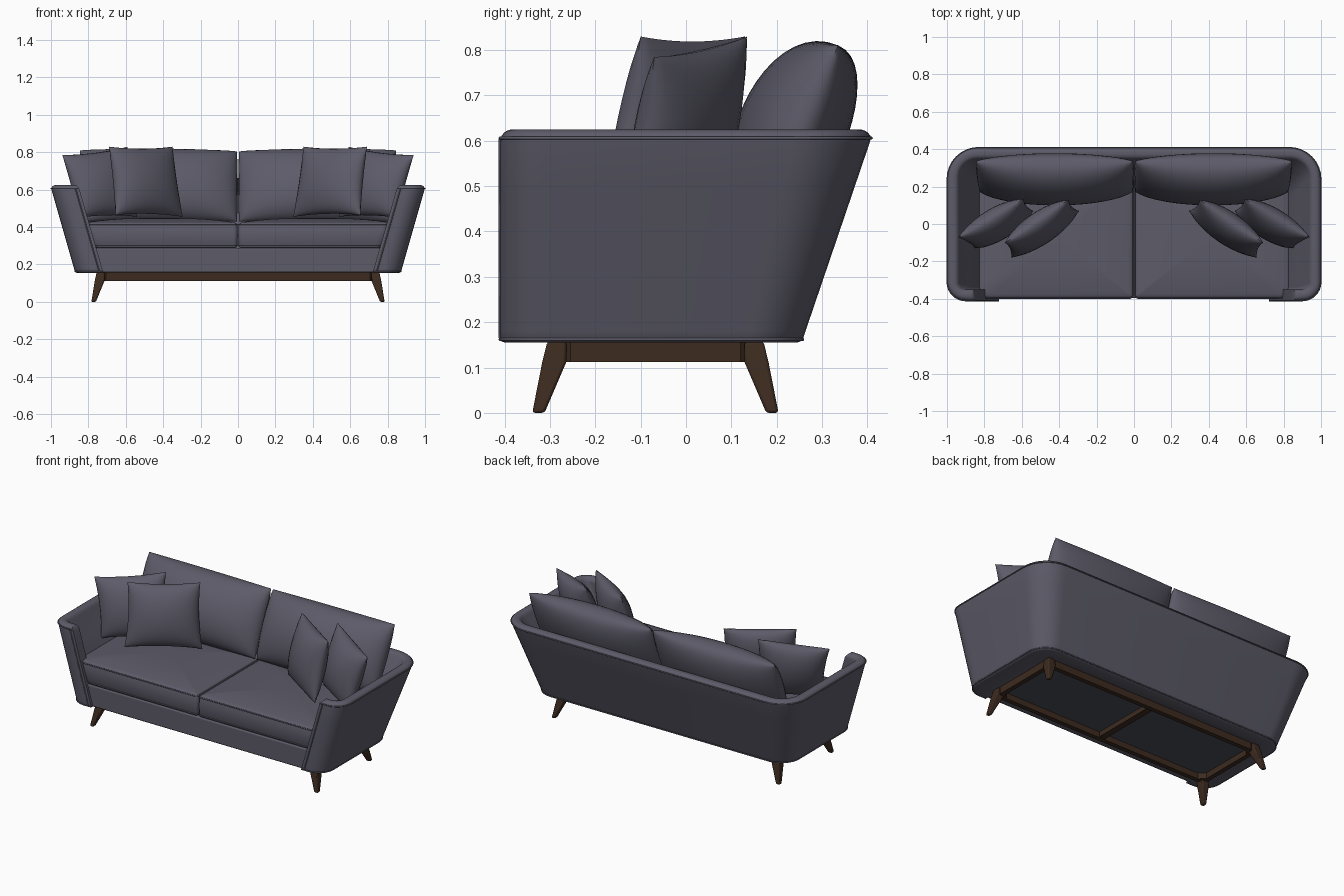
import bpy, bmesh, math
from mathutils import Vector

if "Cube" in bpy.data.objects:
    bpy.data.objects.remove(bpy.data.objects["Cube"])


def material(name, rgb):
    m = bpy.data.materials.new(name)
    m.diffuse_color = (*rgb, 1)
    m.use_nodes = True
    m.node_tree.nodes["Principled BSDF"].inputs["Base Color"].default_value = m.diffuse_color
    return m


FABRIC = material("slate fabric", (0.107, 0.104, 0.139))
WOOD = material("dark walnut", (0.046, 0.024, 0.014))
LINING = material("underside lining", (0.072, 0.076, 0.098))


def make(name, verts, faces, mat, bevel=0.0, angle=35):
    bm = bmesh.new()
    vs = [bm.verts.new(v) for v in verts]
    for f in faces:
        bm.faces.new([vs[i] for i in f])
    bmesh.ops.remove_doubles(bm, verts=bm.verts, dist=1e-5)
    bmesh.ops.recalc_face_normals(bm, faces=bm.faces)
    me = bpy.data.meshes.new(name)
    bm.to_mesh(me)
    bm.free()
    ob = bpy.data.objects.new(name, me)
    bpy.context.collection.objects.link(ob)
    me.materials.append(mat)
    bpy.ops.object.select_all(action='DESELECT')
    ob.select_set(True)
    bpy.context.view_layer.objects.active = ob
    if bevel:
        b = ob.modifiers.new("bevel", 'BEVEL')
        b.width, b.segments = bevel, 2
    bpy.ops.object.shade_smooth_by_angle(angle=math.radians(angle))
    return ob


def loft(rings, caps=True):
    n = len(rings[0])
    verts = [p for r in rings for p in r]
    faces = [(k * n + i, k * n + (i + 1) % n, (k + 1) * n + (i + 1) % n, (k + 1) * n + i)
             for k in range(len(rings) - 1) for i in range(n)]
    if caps:
        faces += [tuple(range(n)), tuple(range((len(rings) - 1) * n, len(rings) * n))]
    return verts, faces


def box(name, x0, x1, y0, y1, z0, z1, mat, bevel=0.0):
    r = lambda z: [(x0, y0, z), (x1, y0, z), (x1, y1, z), (x0, y1, z)]
    return make(name, *loft([r(z0), r(z1)]), mat, bevel)


def piping(name, pts, closed=False, r=0.0035):
    cu = bpy.data.curves.new(name, 'CURVE')
    cu.dimensions = '3D'
    cu.bevel_depth, cu.bevel_resolution = r, 1
    sp = cu.splines.new('POLY')
    sp.points.add(len(pts) - 1)
    for p, q in zip(sp.points, pts):
        p.co = (*q, 1)
    sp.use_cyclic_u = closed
    cu.materials.append(FABRIC)
    ob = bpy.data.objects.new(name, cu)
    bpy.context.collection.objects.link(ob)
    bpy.ops.object.select_all(action='DESELECT')
    ob.select_set(True)
    bpy.context.view_layer.objects.active = ob
    bpy.ops.object.convert(target='MESH')


def arc(cx, cy, r, a0, a1, n=8):
    return [(cx + r * math.cos(math.radians(a0 + (a1 - a0) * i / n)),
             cy + r * math.sin(math.radians(a0 + (a1 - a0) * i / n))) for i in range(n + 1)]


# --- flared shell: arms and back in one U-shaped wall, hooked inward at the front ---
def shell_paths(z, e=0.0):
    t = min((z - 0.155) / 0.455, 1)
    X, yb, yf = 0.87 + 0.13 * t, 0.255 + 0.155 * t, -0.41
    rr, rf = 0.12 + 0.05 * t, 0.10
    th = min(0.065 + 0.3 * max(0, 0.6 - z), 0.13)      # wall is thicker lower down
    hook, end = 0.06, X - 0.15 + e
    outer = [(end, yf + e)] + arc(X - rf, yf + rf, rf - e, -90, 0) + arc(X - rr, yb - rr, rr - e, 0, 90)
    ri, rb = max(rf - th, 0.012), 0.10
    xi, yi, yh = X - th, yb - min(th, 0.1), yf + hook
    inner = ([(end, yh - e)] + arc(xi - ri, yh + ri, ri + e, -90, 0)
             + arc(xi - rb, yi - rb, rb + e, 0, 90))
    full = lambda h: [(x, y, z) for x, y in h] + [(-x, y, z) for x, y in reversed(h)]
    return full(outer), full(inner)


levels = [(0.155, 0.01), (0.158, 0.003), (0.165, 0.0), (0.18, 0), (0.3, 0), (0.383, 0), (0.5, 0)]
levels += [(0.598 + 0.027 * math.sin(a), 0.027 * (1 - math.cos(a)))
           for a in [math.pi / 2 * i / 6 for i in range(7)]]
rings = []
for z, e in levels:
    o, i = shell_paths(z, e)
    rings.append(o + i[::-1])
verts, faces = loft(rings, caps=False)
n = len(rings[0])
for base in (0, (len(rings) - 1) * n):
    faces += [(base + i, base + i + 1, base + n - 2 - i, base + n - 1 - i) for i in range(n // 2 - 1)]
make("arm_and_back_shell", verts, faces, FABRIC)

piping("top_rim_piping", shell_paths(0.606)[0])
piping("bottom_rim_piping", shell_paths(0.162)[0])
for s in (1, -1):
    pts = []
    for z in (0.165, 0.3, 0.45, 0.604):
        x, y, _ = shell_paths(z)[0][0]
        pts.append((s * (x + 0.02), y, z))
    piping("arm_front_piping", pts)


# --- seat base and front rail ---
def rail(z, w):
    return [(-w, -0.395, z), (w, -0.395, z), (w, 0.2, z), (-w, 0.2, z)]


make("seat_base", *loft([rail(0.157, 0.76), rail(0.288, 0.79)]), FABRIC, 0.008)


# --- seat cushions: slanted rounded slabs with a crown ---
def cushion_ring(z, e=0.0, s=1.0):
    x1 = 0.79 + 0.045 * (z - 0.29) / 0.13
    x0, y0, y1, r, r0 = 0.004, -0.397, 0.27, 0.06, 0.02
    p = (arc(x1 - r, y0 + r, r - e, -90, 0, 5) + arc(x1 - r, y1 - r, r - e, 0, 90, 5)
         + arc(x0 + r0, y1 - r0, r0 - e, 90, 180, 5) + arc(x0 + r0, y0 + r0, r0 - e, 180, 270, 5))
    cx, cy = (x0 + x1) / 2, (y0 + y1) / 2
    return [(cx + (x - cx) * s, cy + (y - cy) * s, z) for x, y in p]


def seat_rings():
    r = [cushion_ring(0.288, 0.012), cushion_ring(0.292, 0.004), cushion_ring(0.30),
         cushion_ring(0.355, -0.003), cushion_ring(0.41), cushion_ring(0.418, 0.004),
         cushion_ring(0.423, 0.012)]
    for s in (0.96, 0.9, 0.8, 0.65, 0.45, 0.2, 0.05):
        z = 0.423 + 0.025 * (1 - s ** 3)
        ring = cushion_ring(0.423, 0.012, s)
        r.append([(x, y, z) for x, y, _ in ring])
    return r


def flip(pts, s):
    return [(s * x, y, z) for x, y, z in pts]


for s, side in ((1, "right"), (-1, "left")):
    make(side + "_seat_cushion", *loft([flip(r, s) for r in seat_rings()]), FABRIC)
    for z in (0.302, 0.414):
        piping(side + "_seat_piping", flip(cushion_ring(z), s), True)


# --- soft cushions: two bulged skins between four corners ---
def pillow(name, bl, br, tl, tr, front, back, pinch, power=0.5, n=14):
    bl, br, tl, tr = map(Vector, (bl, br, tl, tr))
    normal = ((br - bl).cross(tl - bl)).normalized()
    if normal.y > 0:
        normal = -normal
    g = [math.sin(math.pi / 2 * (2 * k / n - 1)) for k in range(n + 1)]
    verts, faces = [], []
    for depth in (front, -back):
        o = len(verts)
        for v in g:
            for u in g:
                a = (u * (1 - pinch * (1 - v * v)) + 1) / 2
                b = (v * (1 - pinch * (1 - u * u)) + 1) / 2
                p = bl.lerp(br, a).lerp(tl.lerp(tr, a), b)
                h = max(0, (1 - u * u) * (1 - v * v)) ** power
                verts.append(p + normal * depth * h)
        faces += [(o + j * (n + 1) + i, o + j * (n + 1) + i + 1,
                   o + (j + 1) * (n + 1) + i + 1, o + (j + 1) * (n + 1) + i)
                  for j in range(n) for i in range(n)]
    return make(name, verts, faces, FABRIC, angle=50)


for s, side in ((1, "right"), (-1, "left")):
    m = lambda x, y, z: (s * x, y, z)
    pillow(side + "_back_cushion", m(0.006, 0.175, 0.43), m(0.825, 0.175, 0.43),
           m(0.006, 0.335, 0.805), m(0.845, 0.335, 0.81), 0.142, 0.098, -0.012, 0.45, 20)
    pillow(side + "_inner_throw_pillow", m(0.295, 0.07, 0.455), m(0.655, -0.18, 0.465),
           m(0.35, 0.13, 0.83), m(0.69, -0.10, 0.83), 0.08, 0.08, 0.06)
    pillow(side + "_outer_throw_pillow", m(0.54, 0.07, 0.455), m(0.85, -0.13, 0.45),
           m(0.59, 0.135, 0.83), m(0.94, -0.07, 0.785), 0.08, 0.08, 0.06)


# --- wooden base frame with chamfered corners ---
def octagon(e, z):
    x, y0, y1, c = 0.75 - e, -0.30 + e, 0.165 - e, 0.045 - e * 0.4
    return [(-x + c, y0, z), (x - c, y0, z), (x, y0 + c, z), (x, y1 - c, z),
            (x - c, y1, z), (-x + c, y1, z), (-x, y1 - c, z), (-x, y0 + c, z)]


fr = [octagon(0, 0.156), octagon(0, 0.112), octagon(0.028, 0.112), octagon(0.028, 0.156)]
make("base_frame", *loft(fr + [fr[0]], caps=False), WOOD, angle=20)
box("center_crossbar", -0.02, 0.02, -0.28, 0.145, 0.118, 0.156, WOOD)

# underside: fabric plate and dark lining
plate = [[(x * 1.1, y * 1.1, z) for x, y, z in octagon(-0.005, z)] for z in (0.157, 0.17)]
make("underside_plate", *loft(plate), FABRIC)
make("underside_lining", *loft([octagon(0.01, 0.148), octagon(0.01, 0.157)]), LINING)


# --- splayed tapered legs ---
def leg_ring(z, xo, xi, yo, yi):
    return [(xo, yo, z), (xi, yo, z), (xi, yi, z), (xo, yi, z)]


for sx, a in ((1, "right"), (-1, "left")):
    for front, b in ((True, "front"), (False, "back")):
        # back legs mirror the front ones about the frame centre line
        fy = (lambda y: y) if front else (lambda y: -0.135 - y)
        rings = [leg_ring(z, sx * xo, sx * xi, fy(yo), fy(yi)) for z, xo, xi, yo, yi in (
            (0.0, 0.784, 0.760, -0.339, -0.312),
            (0.112, 0.766, 0.714, -0.317, -0.264),
            (0.157, 0.756, 0.714, -0.306, -0.264))]
        make(f"{b}_{a}_leg", *loft(rings), WOOD, 0.006)
